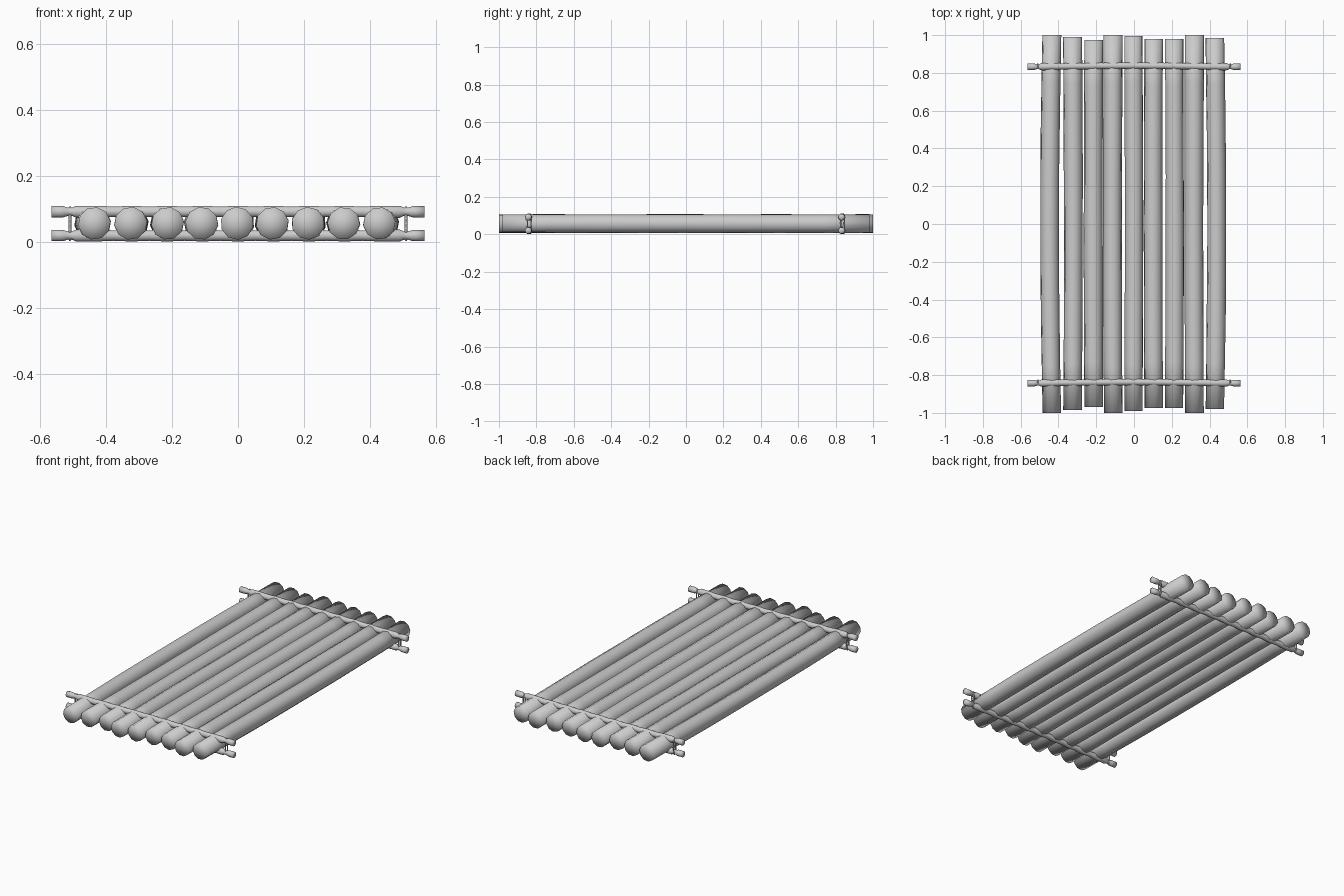
import bpy, bmesh, math, random
from mathutils import Vector

if "Cube" in bpy.data.objects:
    bpy.data.objects.remove(bpy.data.objects["Cube"], do_unlink=True)

random.seed(4)
grey = bpy.data.materials.new("plain grey")
grey.use_nodes = True
grey.diffuse_color = (0.6, 0.6, 0.6, 1)
grey.node_tree.nodes["Principled BSDF"].inputs["Base Color"].default_value = (0.6, 0.6, 0.6, 1)


def round_bar(name, rings, axis, sides, turn=0.0):
    """Skin rings of (centre, radius) along an axis and close both ends with fans."""
    bm = bmesh.new()
    across = Vector((1, 0, 0)) if axis == "Y" else Vector((0, 1, 0))
    up = Vector((0, 0, 1))
    loops = []
    for centre, radius in rings:
        angles = [turn + math.tau * i / sides for i in range(sides)]
        loops.append([bm.verts.new(Vector(centre) + radius * (math.cos(a) * across + math.sin(a) * up))
                      for a in angles])
    for a, b in zip(loops, loops[1:]):
        for i in range(sides):
            j = (i + 1) % sides
            bm.faces.new((a[i], a[j], b[j], b[i]))
    for loop, (centre, radius) in ((loops[0], rings[0]), (loops[-1], rings[-1])):
        tip = bm.verts.new(centre)
        for i in range(sides):
            bm.faces.new((loop[i], loop[(i + 1) % sides], tip))
    bmesh.ops.recalc_face_normals(bm, faces=bm.faces)
    for f in bm.faces:
        f.smooth = True
    mesh = bpy.data.meshes.new(name)
    bm.to_mesh(mesh)
    bm.free()
    mesh.materials.append(grey)
    obj = bpy.data.objects.new(name, mesh)
    bpy.context.collection.objects.link(obj)
    return obj


# Deck logs: x position, front end, back end, sideways bow at mid length
logs = [(-0.435, -1.0, 1.0, -0.012), (-0.325, -0.985, 0.99, 0.004),
        (-0.213, -0.97, 0.975, -0.003), (-0.11, -1.0, 1.0, -0.004),
        (-0.003, -0.99, 0.995, 0.003), (0.104, -0.975, 0.98, -0.003),
        (0.212, -0.975, 0.98, 0.004), (0.32, -1.0, 1.0, -0.003),
        (0.428, -0.98, 0.985, 0.01)]
for n, (x, front, back, bow) in enumerate(logs):
    rings = []
    for k in range(9):
        t = k / 8
        bend = bow * math.sin(math.pi * t)
        rings.append(((x + bend, front + (back - front) * t, 0.057),
                      0.05 + random.uniform(-0.001, 0.001)))
    round_bar(f"deck_log_{n + 1}", rings, "Y", 10, random.uniform(0, 0.6))

# Cross poles above and below the deck, notched near both ends for the lashing
half = [(0.565, 0.018), (0.53, 0.018), (0.515, 0.013), (0.503, 0.013), (0.49, 0.019)]
swell = [(-0.43 + 0.1075 * i / 2, 0.019 if i % 2 == 0 else 0.0165) for i in range(17)]
profile = [(-x, r) for x, r in half] + swell + half[::-1]
for side, y in (("front", -0.84), ("back", 0.835)):
    for level, z in (("lower", 0.02), ("upper", 0.092)):
        rings = [((x, y + 0.003 * math.cos(5 * x), z), r) for x, r in profile]
        round_bar(f"{side}_{level}_pole", rings, "X", 10)

    # Rope loops tying each pair of poles together
    for hand, x in (("left", 0.509), ("right", -0.509)):
        curve = bpy.data.curves.new(f"{side}_{hand}_lashing", "CURVE")
        curve.dimensions = "3D"
        curve.bevel_depth = 0.004
        curve.bevel_resolution = 1
        curve.resolution_u = 3
        spline = curve.splines.new("POLY")
        count = 20
        spline.points.add(count - 1)
        for i, p in enumerate(spline.points):
            a = math.tau * i / count
            p.co = (x, y + 0.002 + 0.015 * math.cos(a) * (0.6 + 0.4 * abs(math.sin(a))),
                    0.056 + 0.049 * math.sin(a), 1)
        spline.use_cyclic_u = True
        curve.materials.append(grey)
        rope = bpy.data.objects.new(curve.name, curve)
        bpy.context.collection.objects.link(rope)
